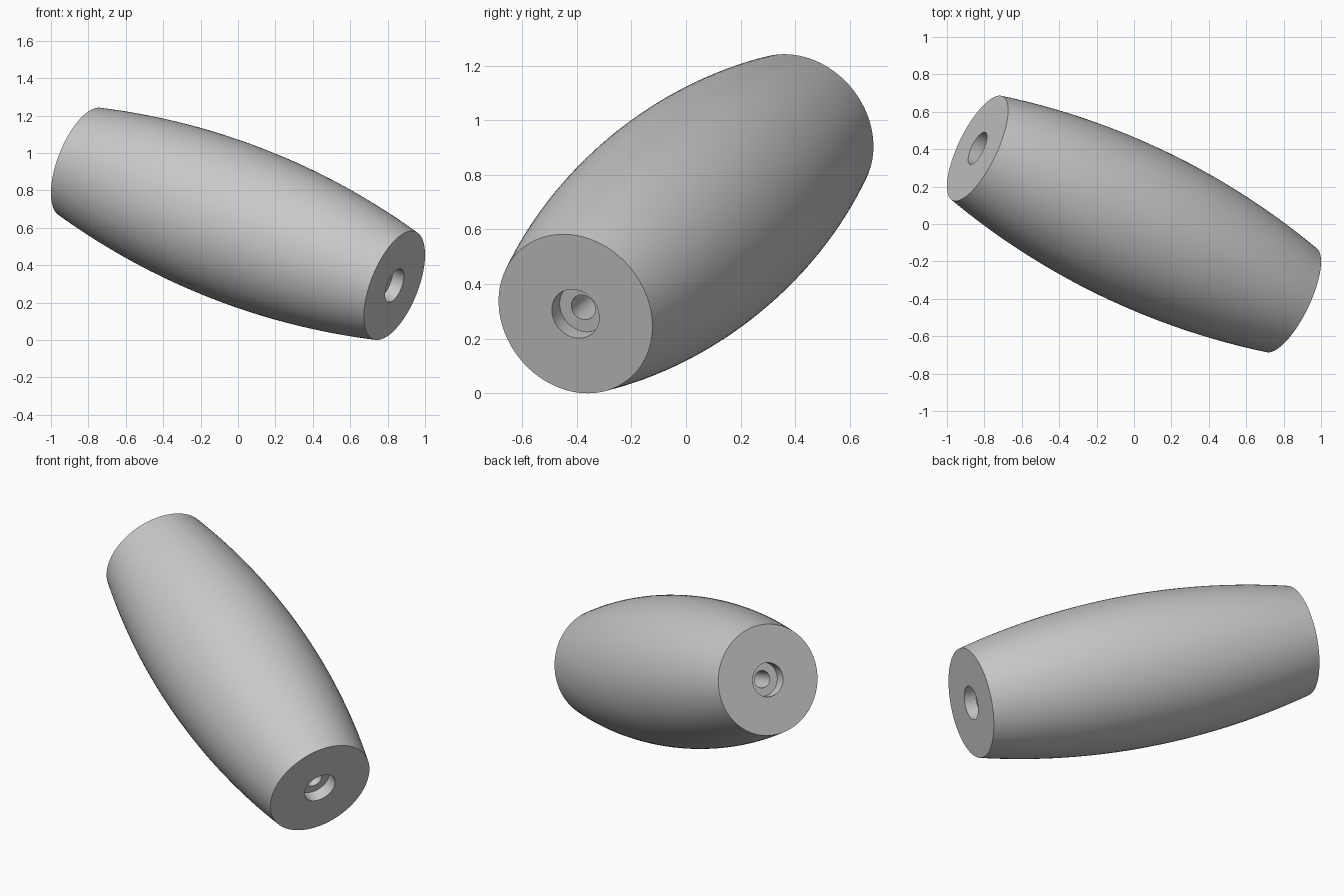
import bpy, bmesh, math
from mathutils import Vector, Matrix

cube = bpy.data.objects.get("Cube")
if cube:
    bpy.data.objects.remove(cube, do_unlink=True)

HALF = 0.986           # half length along the axis
R_END, R_MID = 0.309, 0.423
R_RECESS, R_BORE, DEPTH = 0.095, 0.048, 0.07
RINGS, SIDES = 32, 96

grey = bpy.data.materials.new("light_grey")
grey.use_nodes = True
colour = (0.58, 0.58, 0.58, 1)
grey.diffuse_color = colour
grey.node_tree.nodes["Principled BSDF"].inputs["Base Color"].default_value = colour

# Bulging outer wall: a circular arc from end to end
sag = R_MID - R_END
arc_r = (HALF ** 2 + sag ** 2) / (2 * sag)
sweep = math.asin(HALF / arc_r)
profile = []
for i in range(RINGS + 1):
    a = sweep * (2 * i / RINGS - 1)
    profile.append((R_MID - arc_r * (1 - math.cos(a)), arc_r * math.sin(a)))

# Recessed holes at both ends, joined by a narrow through bore
floor = HALF - DEPTH
profile += [(R_RECESS, HALF), (R_RECESS, floor), (R_BORE, floor),
            (R_BORE, -floor), (R_RECESS, -floor), (R_RECESS, -HALF)]

# Revolve the closed profile about the axis
bm = bmesh.new()
verts = [bm.verts.new((r, 0, z)) for r, z in profile]
edges = [bm.edges.new((v, verts[i - 1])) for i, v in enumerate(verts)]
bmesh.ops.spin(bm, geom=verts + edges, cent=(0, 0, 0), axis=(0, 0, 1),
               angle=math.tau, steps=SIDES, use_merge=True)
bmesh.ops.remove_doubles(bm, verts=bm.verts, dist=1e-5)
bmesh.ops.recalc_face_normals(bm, faces=bm.faces)

# Tilt the barrel into place
axis = Vector((0.837, -0.405, -0.33))
tilt = axis.to_track_quat('Z', 'Y').to_matrix().to_4x4()
bm.transform(Matrix.Translation((0, 0, 0.621)) @ tilt)

mesh = bpy.data.meshes.new("barrel_handle")
bm.to_mesh(mesh)
bm.free()
mesh.materials.append(grey)
handle = bpy.data.objects.new("barrel_handle", mesh)
bpy.context.collection.objects.link(handle)

bpy.ops.object.select_all(action='DESELECT')
handle.select_set(True)
bpy.context.view_layer.objects.active = handle
bpy.ops.object.shade_smooth_by_angle(angle=math.radians(30))
